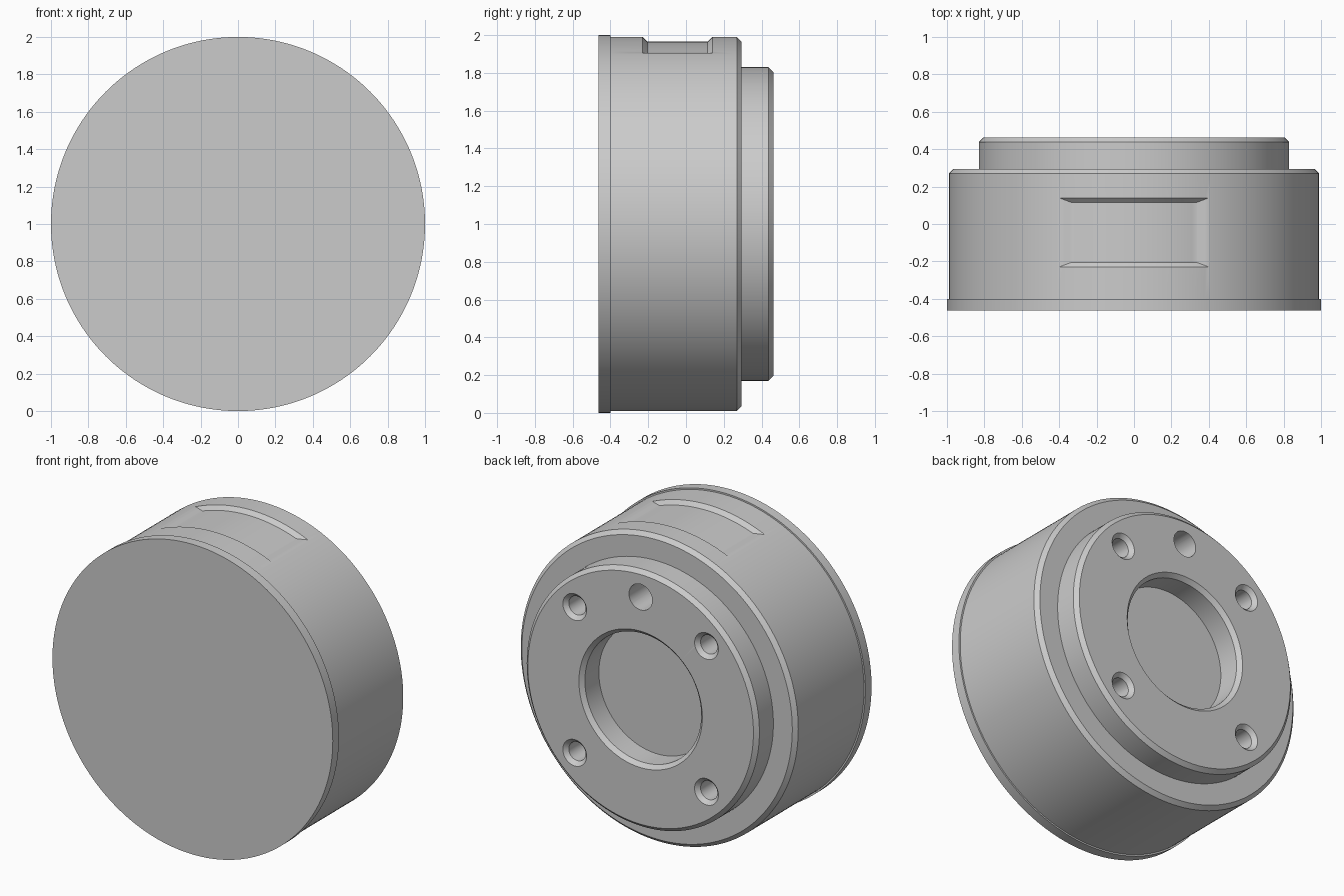
import bpy, bmesh
from math import pi
from mathutils import Vector

if "Cube" in bpy.data.objects:
    bpy.data.objects.remove(bpy.data.objects["Cube"])

AXIS_Z = 1.0          # height of the turning axis
BACK = 0.4625         # back face position on y


def lathe(name, profile, segs, x=0.0, z=AXIS_Z, closed=False, clip_z=None):
    """Turn (radius, y) points around a y-parallel axis; optionally keep only z > clip_z."""
    bm = bmesh.new()
    verts = [bm.verts.new((r, y, 0)) for r, y in profile]
    pairs = list(zip(verts, verts[1:]))
    if closed:
        pairs.append((verts[-1], verts[0]))
    edges = [bm.edges.new(p) for p in pairs]
    bmesh.ops.spin(bm, geom=verts + edges, cent=(0, 0, 0), axis=(0, 1, 0),
                   angle=2 * pi, steps=segs, use_duplicate=False)
    bmesh.ops.remove_doubles(bm, verts=bm.verts[:], dist=1e-5)
    if clip_z is not None:
        bmesh.ops.bisect_plane(bm, geom=bm.verts[:] + bm.edges[:] + bm.faces[:],
                               plane_co=(0, 0, clip_z), plane_no=(0, 0, 1),
                               clear_inner=True)
        bmesh.ops.holes_fill(bm, edges=[e for e in bm.edges if e.is_boundary], sides=0)
    bmesh.ops.recalc_face_normals(bm, faces=bm.faces[:])
    mesh = bpy.data.meshes.new(name)
    bm.to_mesh(mesh)
    bm.free()
    ob = bpy.data.objects.new(name, mesh)
    ob.location = Vector((x, 0, z))
    bpy.context.collection.objects.link(ob)
    return ob


# Turned body: front flange, drum, stepped boss and central recess
body = lathe("round_housing", [
    (0, -BACK), (1, -BACK), (1, -0.40), (0.99, -0.40),
    (0.99, 0.27), (0.965, 0.295), (0.83, 0.295),
    (0.83, BACK - 0.025), (0.805, BACK),
    (0.44, BACK), (0.415, BACK - 0.025), (0.415, 0.295), (0, 0.295)], 192)

cutters = []

# Shallow curved notch on top with flared sides
cutters.append(lathe("notch_cutter", [
    (0.965, -0.205), (0.965, 0.115), (1.05, 0.20), (1.05, -0.29)],
    192, closed=True, clip_z=0.9055))

# Four countersunk screw holes in a square
for sx in (-1, 1):
    for sz in (-1, 1):
        cutters.append(lathe("screw_hole_cutter", [
            (0, 0.20), (0.06, 0.20), (0.06, BACK - 0.025),
            (0.085, BACK), (0.085, 0.6), (0, 0.6)],
            40, x=0.47 * sx, z=AXIS_Z + 0.47 * sz))

# Plain locating hole at the top
cutters.append(lathe("locating_hole_cutter", [
    (0, 0.20), (0.083, 0.20), (0.083, 0.6), (0, 0.6)], 40, z=AXIS_Z + 0.66))

# Apply the cuts
bpy.context.view_layer.objects.active = body
for c in cutters:
    mod = body.modifiers.new("cut", 'BOOLEAN')
    mod.operation = 'DIFFERENCE'
    mod.solver = 'EXACT'
    mod.object = c
    bpy.ops.object.modifier_apply(modifier=mod.name)
for c in cutters:
    bpy.data.objects.remove(c)

# Smooth round walls, crisp edges
bpy.ops.object.select_all(action='DESELECT')
body.select_set(True)
bpy.ops.object.shade_smooth_by_angle(angle=pi / 6)
